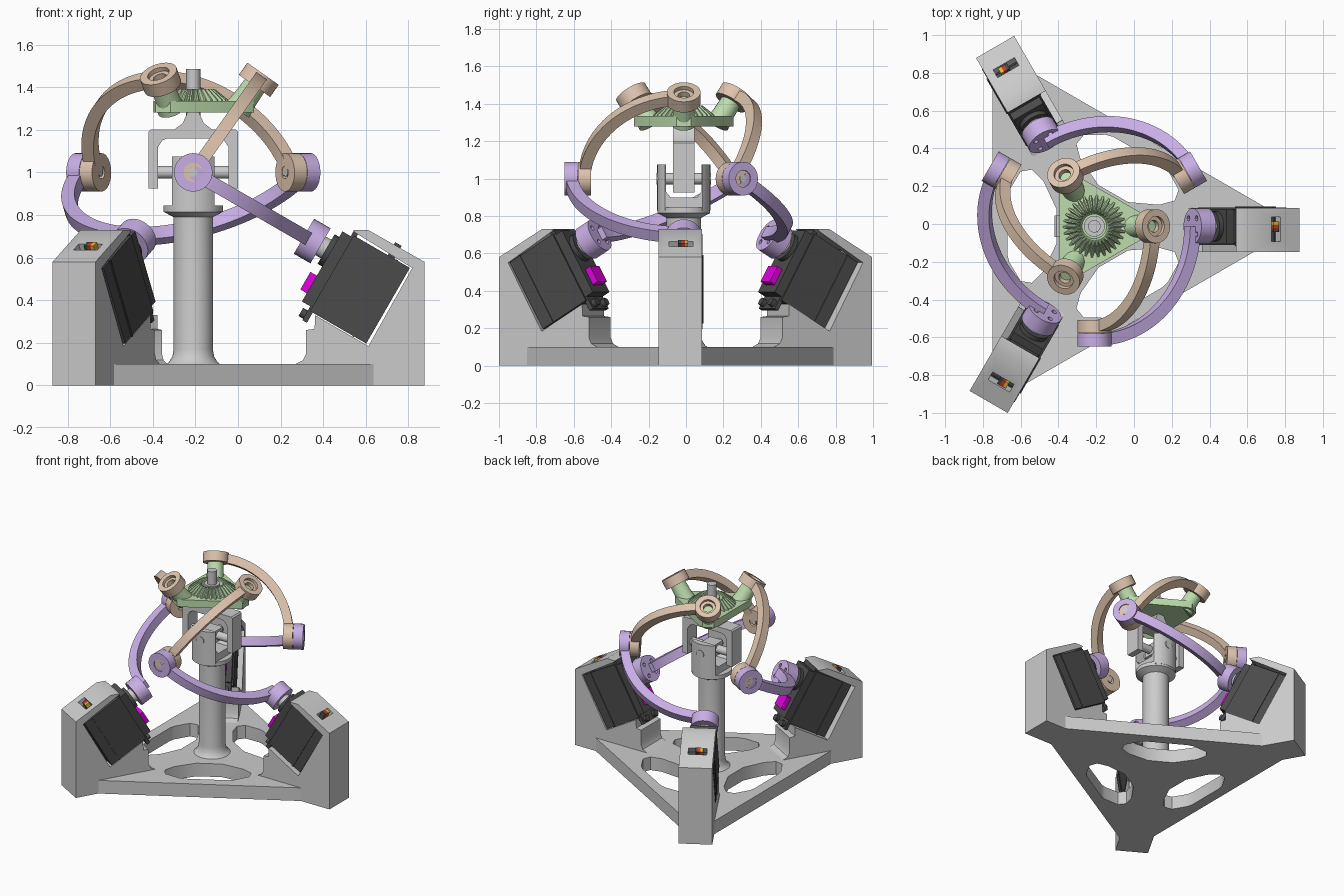
import bpy, bmesh
from math import radians, cos, sin, pi
from mathutils import Matrix, Vector

if "Cube" in bpy.data.objects:
    bpy.data.objects.remove(bpy.data.objects["Cube"])

CX, CY, CZ = -0.21, -0.012, 1.0
AXIS = Matrix.Translation((CX, CY, 0))
UP90 = Matrix.Rotation(pi / 2, 4, 'X')


def mat(name, rgb):
    m = bpy.data.materials.new(name)
    m.diffuse_color = (*rgb, 1)
    m.use_nodes = True
    m.node_tree.nodes["Principled BSDF"].inputs["Base Color"].default_value = m.diffuse_color
    return m


PURPLE = mat("purple", (0.58, 0.43, 0.79))
PEACH = mat("peach", (0.73, 0.55, 0.42))
GREEN = mat("green", (0.51, 0.72, 0.42))
DARK = mat("dark", (0.07, 0.07, 0.07))
MAGENTA = mat("magenta", (0.75, 0.0, 0.75))
RED = mat("red", (0.6, 0.05, 0.02))
YELLOW = mat("yellow", (0.8, 0.5, 0.05))


def finish(name, bm, M, m=None):
    bm.transform(M)
    bmesh.ops.recalc_face_normals(bm, faces=bm.faces)
    me = bpy.data.meshes.new(name)
    bm.to_mesh(me)
    bm.free()
    ob = bpy.data.objects.new(name, me)
    bpy.context.collection.objects.link(ob)
    if m:
        me.materials.append(m)
    return ob


def loft(name, rings, M, m=None, caps=True, closed=False):
    bm = bmesh.new()
    vs = [[bm.verts.new(p) for p in ring] for ring in rings]
    n = len(vs[0])
    for k in range(len(vs) if closed else len(vs) - 1):
        a, b = vs[k], vs[(k + 1) % len(vs)]
        for i in range(n):
            bm.faces.new((a[i], a[(i + 1) % n], b[(i + 1) % n], b[i]))
    if caps and not closed:
        bm.faces.new(vs[0])
        bm.faces.new(vs[-1])
    return finish(name, bm, M, m)


def prism(name, pts, lo, hi, M, m=None):
    return loft(name, [[(x, y, z) for x, y in pts] for z in (lo, hi)], M, m)


def box(name, x, y, z, M, m=None):
    return prism(name, [(x[0], y[0]), (x[1], y[0]), (x[1], y[1]), (x[0], y[1])], *z, M, m)


def lathe(name, prof, M, m=None, closed=False, n=40):
    return loft(name, [[(r * cos(2 * pi * i / n), r * sin(2 * pi * i / n), h) for i in range(n)]
                       for r, h in prof], M, m, True, closed)


def rod(name, r, lo, hi, M, m=None, n=32):
    return lathe(name, [(r, lo), (r, hi)], M, m, n=n)


def tube(name, ri, ro, lo, hi, M, m=None):
    return lathe(name, [(ri, lo), (ro, lo), (ro, hi), (ri, hi)], M, m, True)


def boolean(ob, cutter, op='DIFFERENCE'):
    mod = ob.modifiers.new("cut", 'BOOLEAN')
    mod.operation, mod.object, mod.solver = op, cutter, 'EXACT'
    bpy.context.view_layer.objects.active = ob
    bpy.ops.object.modifier_apply(modifier="cut")
    bpy.data.objects.remove(cutter)


def along(d):
    return Vector(d).to_track_quat('Z', 'Y').to_matrix().to_4x4()


def arc_link(name, d0, d1, ri, ro, w, M, m):
    d0, d1 = Vector(d0), Vector(d1)
    n = d0.cross(d1).normalized() * w / 2
    rings = []
    for k in range(33):
        t = pi / 2 * k / 32
        d = d0 * cos(t) + d1 * sin(t)
        rings.append([d * ri - n, d * ro - n, d * ro + n, d * ri + n])
    return loft(name, rings, M, m)


def turn(a):
    return AXIS @ Matrix.Rotation(radians(a), 4, 'Z')


def ring_of(pts):
    return [(r * cos(radians(a)) - t * sin(radians(a)), r * sin(radians(a)) + t * cos(radians(a)))
            for a in (0, 120, 240) for r, t in pts]


# base plate with three rounded openings
base = prism("base_plate", ring_of([(0.845, -0.136), (0.912, 0.097)]), 0, 0.1, AXIS)
for a in (60, 180, 300):
    hole = prism("opening_cutter", [(0.2, -0.09), (0.27, -0.24), (0.33, -0.3), (0.39, -0.29), (0.45, -0.19), (0.46, -0.15),
                                    (0.46, 0.15), (0.45, 0.19), (0.39, 0.29), (0.33, 0.3), (0.27, 0.24), (0.2, 0.09)],
                 -0.1, 0.2, turn(a))
    boolean(base, hole)

# centre post and collar
lathe("centre_post", [(0.14, 0.09), (0.115, 0.108), (0.098, 0.135), (0.092, 0.17), (0.092, 0.79), (0.14, 0.815),
                      (0.14, 0.845), (0.09, 0.845)], AXIS)

# universal joint: lower fork, cross, upper fork with neck
C = AXIS @ Matrix.Translation((0, 0, CZ))
fork = prism("lower_fork", [(-0.15, -0.17), (0.15, -0.17), (0.15, 0.075), (0.095, 0.075), (0.095, -0.07), (0.07, -0.1),
                            (-0.07, -0.1), (-0.095, -0.07), (-0.095, 0.075), (-0.15, 0.075)], -0.1, 0.1,
             C @ Matrix.Rotation(pi / 2, 4, 'Z') @ UP90)
boolean(fork, rod("fork_round", 0.142, -0.3, 0.3, C, n=64), 'INTERSECT')
box("cross_block", (-0.055, 0.055), (-0.055, 0.055), (-0.045, 0.045), C)
rod("cross_pin_x", 0.03, -0.2, 0.2, C @ along((1, 0, 0)))
rod("cross_pin_y", 0.03, -0.145, 0.145, C @ along((0, 1, 0)))
half = [(0.165, -0.075), (0.165, 0.12), (0.145, 0.15), (0.12, 0.16)]
outer = [(0.21, -0.075), (0.21, 0.19), (0.2, 0.2), (0.09, 0.2), (0.05, 0.23), (0.025, 0.285)]
right = half[::-1] + outer
prism("upper_fork", right + [(-x, z) for x, z in right[::-1]], -0.057, 0.057, C @ UP90)
rod("top_shaft", 0.033, 1.25, 1.485, AXIS)

# moving platform with bevel gear
prism("platform_plate", ring_of([(0.25, -0.07), (0.285, -0.04), (0.285, 0.04), (0.25, 0.07)]), 1.28, 1.335, AXIS, GREEN)
TEETH = 30


def gear_ring(r_tip, r_root, z):
    return [((r_tip if i % 4 < 2 else r_root) * cos(2 * pi * i / (4 * TEETH)),
             (r_tip if i % 4 < 2 else r_root) * sin(2 * pi * i / (4 * TEETH)), z) for i in range(4 * TEETH)]


loft("bevel_gear", [gear_ring(0.165, 0.14, 1.325), gear_ring(0.165, 0.14, 1.34), gear_ring(0.1, 0.084, 1.392),
                    gear_ring(0.075, 0.075, 1.38), gear_ring(0.065, 0.065, 1.35)], AXIS, GREEN)
tube("gear_collar", 0.033, 0.055, 1.34, 1.385, AXIS)

# three identical legs
S = 30
PLAT = (cos(radians(54.7)), 0, sin(radians(54.7)))
SERVO = (cos(radians(S)), 0, -sin(radians(S)))
ELBOW = (0, -1, 0)
for k in range(3):
    L = turn(120 * k)
    J = L @ Matrix.Translation((0, 0, CZ))
    A = J @ Matrix.Rotation(radians(S), 4, 'Y')
    p = "leg%d_" % (k + 1)

    # bracket pillar with slanted servo pocket and cable slot
    pillar = prism(p + "pillar", [(0.45, 0), (1.085, 0), (1.085, 0.58), (0.82, 0.73), (0.75, 0.73), (0.76, 0.717),
                                  (1.028, 0.551), (0.822, 0.184), (0.571, 0.33), (0.57, 0.265), (0.53, 0.26),
                                  (0.53, 0.15), (0.515, 0.118), (0.48, 0.1), (0.45, 0.1)], -0.097, 0.136, L @ UP90)
    boolean(pillar, box("slot_cutter", (0.98, 1.035), (-0.08, 0.05), (0.08, 0.3), A))
    for i, c in enumerate((DARK, RED, YELLOW)):
        box(p + "cable%d" % i, (0.985, 1.02), (-0.03 + 0.018 * i, -0.012 + 0.018 * i), (0.1, 0.19), A, c)

    # servo
    box(p + "servo_case", (0.8, 1.105), (-0.1, 0.1), (-0.29, 0.12), A, DARK)
    box(p + "servo_cover", (0.745, 0.8), (-0.09, 0.09), (-0.27, 0.11), A, DARK)
    box(p + "servo_back", (1.03, 1.04), (-0.105, 0.105), (-0.293, 0.123), A, DARK)
    box(p + "servo_ears", (0.79, 0.815), (-0.085, 0.085), (-0.345, 0.14), A, DARK)
    for i in (-1, 1):
        rod(p + "ear_screw", 0.022, 0.765, 0.8, A @ Matrix.Translation((0, 0.05 * i, -0.315)) @ along((1, 0, 0)), DARK, 16)
    box(p + "servo_clip", (0.71, 0.775), (-0.05, 0.05), (-0.225, -0.13), A, MAGENTA)
    X = A @ along((1, 0, 0))
    rod(p + "servo_boss", 0.08, 0.72, 0.76, X, DARK)
    rod(p + "servo_horn", 0.05, 0.68, 0.73, X)

    # lower link from servo to elbow
    arc_link(p + "lower_link", SERVO, ELBOW, 0.568, 0.632, 0.065, J, PURPLE)
    hub = rod(p + "horn_hub", 0.095, 0.6, 0.69, X, PURPLE)
    for i in range(4):
        q = pi / 4 + i * pi / 2
        boolean(hub, rod("hole_cutter", 0.014, 0.55, 0.66,
                         X @ Matrix.Translation((0.06 * cos(q), 0.06 * sin(q), 0)), n=12))
    E = J @ along(ELBOW)
    tube(p + "elbow_outer", 0.045, 0.09, 0.567, 0.637, E, PURPLE)
    tube(p + "elbow_inner", 0.03, 0.09, 0.497, 0.565, E, PEACH)
    tube(p + "elbow_bush", 0.018, 0.046, 0.53, 0.63, E, PEACH)
    rod(p + "elbow_pin", 0.019, 0.5, 0.632, E)

    # upper link from elbow to platform
    arc_link(p + "upper_link_a", ELBOW, PLAT, 0.5, 0.562, 0.06, J, PEACH)
    P = J @ along(PLAT)
    boolean(bpy.data.objects[p + "upper_link_a"], rod("bore_cutter", 0.055, 0.45, 0.6, P))
    bpy.data.objects[p + "upper_link_a"].name = p + "upper_link"
    tube(p + "platform_joint", 0.053, 0.09, 0.497, 0.567, P, PEACH)
    lathe(p + "platform_arm", [(0.065, 0.36), (0.058, 0.42), (0.055, 0.5), (0.052, 0.5), (0.052, 0.515)], P, GREEN)
    tube(p + "joint_bush", 0.032, 0.054, 0.51, 0.545, P, PEACH)

# shading
for ob in bpy.data.objects:
    ob.select_set(True)
    bpy.context.view_layer.objects.active = ob
bpy.ops.object.shade_smooth_by_angle(angle=radians(30))
